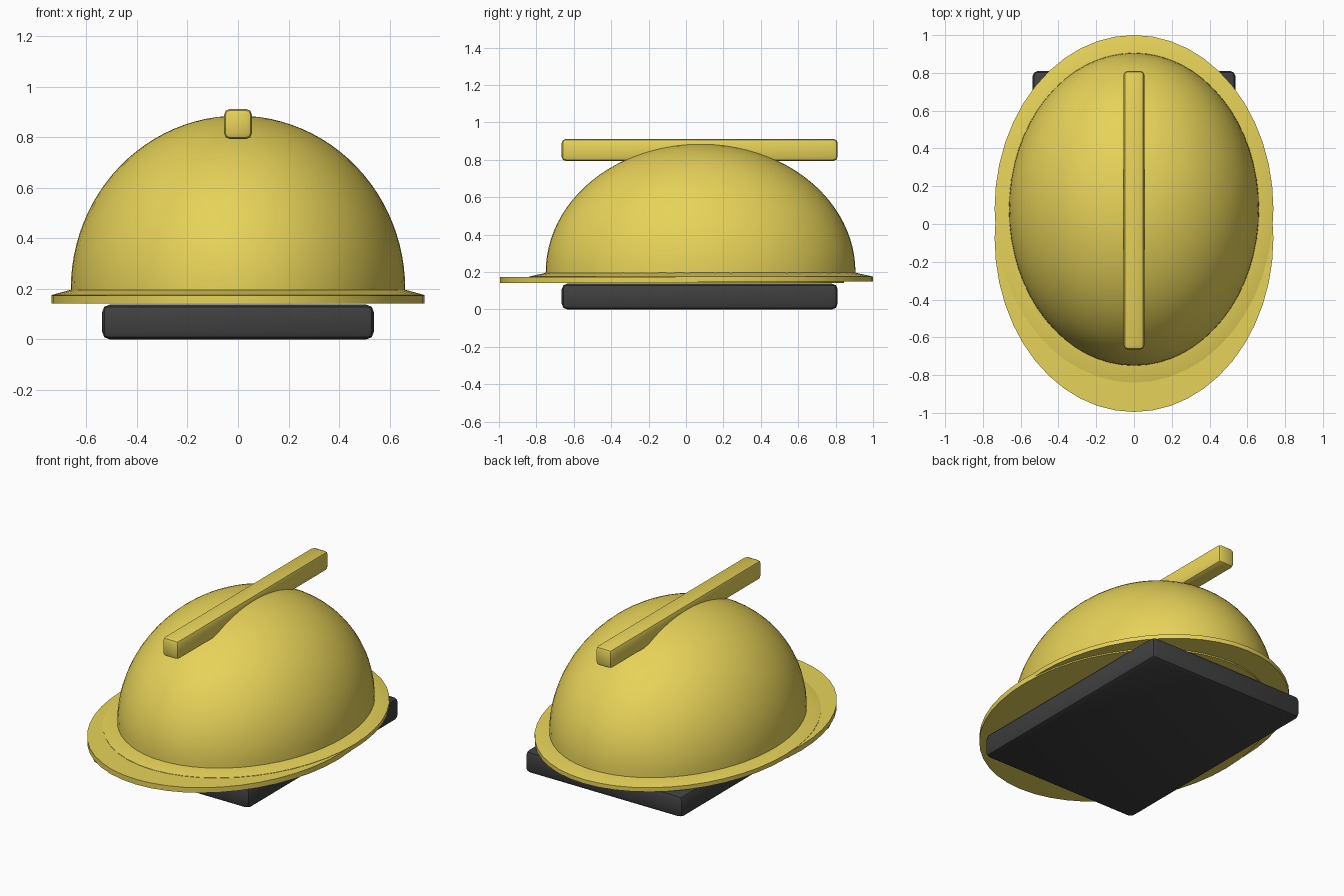
import bpy, bmesh, math

cube = bpy.data.objects.get("Cube")
if cube:
    bpy.data.objects.remove(cube, do_unlink=True)


def material(name, rgb):
    m = bpy.data.materials.new(name)
    m.use_nodes = True
    m.diffuse_color = (*rgb, 1)
    m.node_tree.nodes["Principled BSDF"].inputs["Base Color"].default_value = (*rgb, 1)
    return m


YELLOW = material("safety yellow", (0.8, 0.65, 0.1))
BLACK = material("soft black", (0.05, 0.05, 0.05))


def finish(name, bm, mat, angle=35):
    bmesh.ops.recalc_face_normals(bm, faces=bm.faces)
    me = bpy.data.meshes.new(name)
    bm.to_mesh(me)
    bm.free()
    me.materials.append(mat)
    ob = bpy.data.objects.new(name, me)
    bpy.context.collection.objects.link(ob)
    bpy.ops.object.select_all(action='DESELECT')
    ob.select_set(True)
    bpy.context.view_layer.objects.active = ob
    bpy.ops.object.shade_smooth_by_angle(angle=math.radians(angle))
    return ob


def oval(name, profile, rx, ry, cy, segments):
    """Oval solid from a profile of (scale, height) pairs, bottom to top."""
    bm = bmesh.new()
    rings = []
    for s, z in profile:
        turns = [2 * math.pi * i / segments for i in range(segments)]
        rings.append([bm.verts.new((rx * s * math.cos(a), cy + ry * s * math.sin(a), z))
                      for a in turns])
    for low, high in zip(rings, rings[1:]):
        for i in range(segments):
            j = (i + 1) % segments
            bm.faces.new((low[i], low[j], high[j], high[i]))
    bm.faces.new(rings[0][::-1])
    bm.faces.new(rings[-1])
    return finish(name, bm, YELLOW, 30)


def rounded_box(name, size, centre, mat, bevel):
    bm = bmesh.new()
    bmesh.ops.create_cube(bm, size=1)
    bmesh.ops.scale(bm, vec=size, verts=bm.verts)
    bmesh.ops.translate(bm, vec=centre, verts=bm.verts)
    bmesh.ops.bevel(bm, geom=bm.edges[:], offset=bevel, segments=2, profile=0.5,
                    affect='EDGES')
    return finish(name, bm, mat, 40)


# Domed shell: a quarter ellipse turned into an oval half shell
STEPS = 24
arc = [math.pi / 2 * i / STEPS for i in range(STEPS)] + [math.pi / 2 - 0.005]
oval("shell", [(1, 0.16)] + [(math.cos(a), 0.2 + 0.686 * math.sin(a)) for a in arc],
     0.662, 0.828, 0.078, 64)

# Brim sloping up to the shell, and the flat peak shifted forwards under it
oval("brim", [(1, 0.15), (1, 0.176), (0.895, 0.197)], 0.738, 0.92, 0.08, 48)
oval("front_peak", [(1, 0.142), (1, 0.174)], 0.738, 0.92, -0.075, 48)

# Ridge along the crown and the padded block below
rounded_box("crown_ridge", (0.11, 1.475, 0.118), (0, 0.073, 0.853), YELLOW, 0.022)
rounded_box("inner_pad", (1.076, 1.475, 0.138), (0, 0.073, 0.069), BLACK, 0.03)
